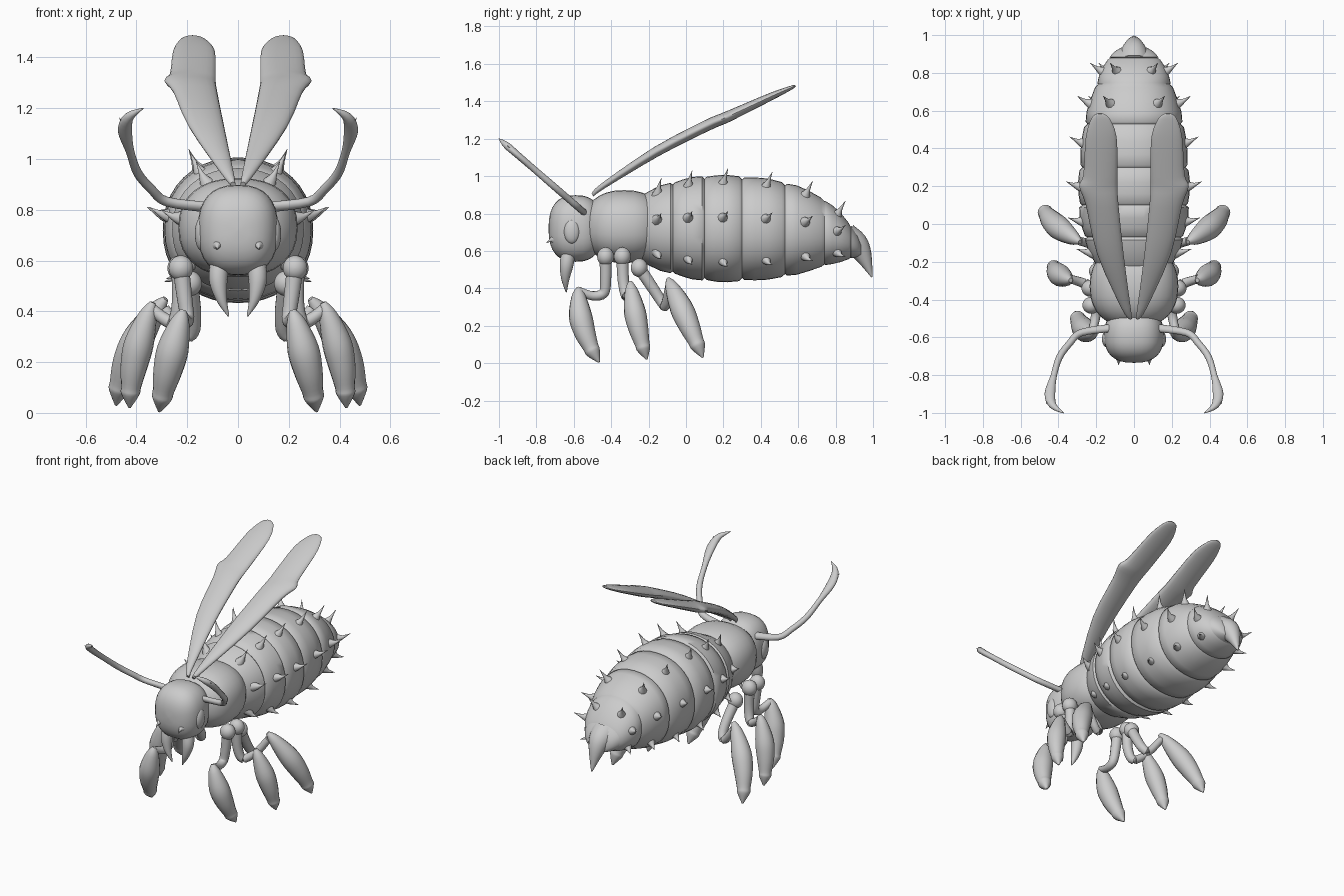
import bpy, bmesh, math
from mathutils import Vector

if "Cube" in bpy.data.objects:
    bpy.data.objects.remove(bpy.data.objects["Cube"])


def smooth(pts, steps):
    """Catmull-Rom resampling of tuples of any length."""
    out = []
    for i in range(len(pts) - 1):
        a, b = pts[max(i - 1, 0)], pts[i]
        c, d = pts[i + 1], pts[min(i + 2, len(pts) - 1)]
        for s in range(steps):
            t = s / steps
            out.append(tuple(0.5 * (2 * q + (r - p) * t + (2 * p - 5 * q + 4 * r - w) * t * t
                                    + (3 * q - p - 3 * r + w) * t ** 3)
                             for p, q, r, w in zip(a, b, c, d)))
    return out + [tuple(pts[-1])]


def power(c, n):
    return math.copysign(abs(c) ** (2 / n), c)


def tube(bm, pts, ref=(0, 0, 1), sides=16, steps=4, axis=None, n=2.0):
    """Skin of (super)elliptical rings; a point is x, y, z, radius and an optional second radius."""
    pts = smooth(pts, steps) if steps > 1 else pts
    ref, rings = Vector(ref), []
    for i, p in enumerate(pts):
        lo, hi = pts[max(i - 1, 0)], pts[min(i + 1, len(pts) - 1)]
        t = Vector(axis or Vector(hi[:3]) - Vector(lo[:3])).normalized()
        u = ref.cross(t).normalized()
        v = t.cross(u)
        ra, rb = max(p[3], .001), max(p[-1], .001)
        angles = [2 * math.pi * k / sides for k in range(sides)]
        rings.append([bm.verts.new(Vector(p[:3]) + u * ra * power(math.cos(a), n)
                                   + v * rb * power(math.sin(a), n)) for a in angles])
    for a, b in zip(rings, rings[1:]):
        for k in range(sides):
            j = (k + 1) % sides
            bm.faces.new((a[k], a[j], b[j], b[k]))
    bm.faces.new(rings[0])
    bm.faces.new(rings[-1])


def blob(bm, c, r, n=2.0):
    """Superellipsoid built from rings along y."""
    rings = []
    for i in range(17):
        a = math.pi * (i / 16 - .5)
        k = power(math.cos(a), n)
        rings.append((c[0], c[1] + r[1] * power(math.sin(a), n), c[2], r[0] * k, r[2] * k))
    tube(bm, rings, sides=32, steps=1, axis=(0, 1, 0), n=n)


def spike(bm, base, direction, bend, length, r):
    b, d, e = Vector(base), Vector(direction).normalized(), Vector(bend)
    pts = []
    for f, k in ((-.25, 1.25), (.1, .85), (.45, .4), (1, .03)):
        q = b + d * length * f + e * length * max(f, 0) ** 2
        pts.append((*q, r * k))
    tube(bm, pts, ref=(.31, .9, .2), sides=10, steps=2)


def part(name, bm, mirror=False):
    bmesh.ops.recalc_face_normals(bm, faces=bm.faces[:])
    me = bpy.data.meshes.new(name)
    bm.to_mesh(me)
    bm.free()
    ob = bpy.data.objects.new(name, me)
    bpy.context.collection.objects.link(ob)
    if mirror:
        ob.modifiers.new("Mirror", 'MIRROR').use_mirror_merge = False
    bpy.ops.object.select_all(action='DESELECT')
    ob.select_set(True)
    bpy.context.view_layer.objects.active = ob
    bpy.ops.object.shade_smooth_by_angle(angle=math.radians(50))


def build(name, maker, *args, mirror=False, **kw):
    bm = bmesh.new()
    maker(bm, *args, **kw)
    part(name, bm, mirror)


# Abdomen outline: y, half width, top, bottom
profile = smooth([(-.24, .19, .90, .54), (-.07, .26, .965, .48), (.15, .29, 1.0, .44), (.5, .265, .97, .46),
                  (.74, .20, .875, .52), (.88, .13, .735, .56), (.94, .06, .65, .57)], 16)


def section(y):
    p = min(profile, key=lambda q: abs(q[0] - y))
    return p[1], (p[2] + p[3]) / 2, (p[2] - p[3]) / 2


# Abdomen plates: each segment bulges between two grooves
bounds = [-.24, -.07, .10, .30, .53, .74, .88, .94]
rings = []
for y0, y1 in zip(bounds, bounds[1:]):
    for f, k in ((0, .955), (.05, .99), (.3, 1.015), (.6, 1.025), (.92, 1.01)):
        y = y0 + (y1 - y0) * f
        w, zc, h = section(y)
        rings.append((0, y, zc, w * k, h * k))
build("abdomen", tube, rings, sides=40, steps=1, axis=(0, 1, 0), n=2.15)

# Abdomen spikes in three rows per side
bm = bmesh.new()
for y in (-.15, .015, .2, .43, .64, .81):
    w, zc, h = section(y)
    for deg in (58, 12, -38):
        c, s = math.cos(math.radians(deg)), math.sin(math.radians(deg))
        spike(bm, (w * c * 1.03, y, zc + h * s * 1.03), (c, .1 + .5 * max(y, 0), s), (0, .15, .25), .07, .026)
part("abdomen_spikes", bm, True)

# Stinger
build("stinger", tube, [(0, .86, .655, .09), (0, .91, .63, .07), (0, .95, .57, .045), (0, .994, .46, .004)],
      ref=(0, 1, .6))

# Thorax, head and eyes
build("thorax", blob, (0, -.33, .73), (.235, .22, .195), n=2.3)
build("head", blob, (0, -.59, .72), (.158, .145, .178), n=2.5)
build("eyes", blob, (.143, -.61, .705), (.027, .043, .066), mirror=True)

# Fangs and face spikes
build("fangs", tube, [(.07, -.625, .61, .035), (.078, -.638, .53, .037), (.065, -.645, .45, .022),
                      (.037, -.64, .38, .003)], mirror=True, ref=(0, 1, 0))
build("face_spikes", spike, (.08, -.712, .66), (.05, -1, -.1), (0, 0, -.4), .035, .02, mirror=True)


# Antennae lie in one tilted plane, so y follows z; the barbed tip is flattened
def ant(x, z):
    return x, -.55 - (z - .81) * 1.155, z


bm = bmesh.new()
path = [(.12, .81, .024), (.28, .832, .02), (.34, .88, .018), (.395, .945, .018), (.425, 1.03, .017),
        (.445, 1.11, .028), (.43, 1.165, .02), (.373, 1.2, .002)]
tube(bm, [(*ant(x, z), r, min(r, .018)) for x, z, r in path], ref=(0, 1, 1.155))
for x, z in ((.45, 1.09), (.445, 1.135)):
    spike(bm, ant(x, z), (1, -.5, .45), (-.3, -.3, .3), .04, .014)
part("antennae", bm, True)

# Wings: y, z, inner x, outer x, half thickness
wing = [(-.5, .90, .01, .03, .01), (-.44, .95, .018, .07, .016), (-.16, 1.13, .055, .195, .027),
        (.1, 1.265, .082, .255, .03), (.2, 1.308, .088, .29, .03), (.26, 1.335, .088, .268, .028),
        (.46, 1.428, .092, .255, .02), (.56, 1.472, .13, .225, .011), (.585, 1.484, .165, .195, .004)]
build("wings", tube, [((i + o) / 2, y, z, (o - i) / 2, t) for y, z, i, o, t in wing], mirror=True,
      steps=3, axis=(0, .88, .47), sides=20)


# Legs: hip ball, thin bent upper limb, bowed club-shaped lower limb
def leg(bm, hip, limb, top, tip, bow, r):
    blob(bm, hip, (.048, .045, .05))
    tube(bm, [(*p, .034 - .003 * i) for i, p in enumerate([hip] + limb)], ref=(1, .25, .1), sides=12)
    top, tip, bow = Vector(top), Vector(tip), Vector(bow)
    tube(bm, [(*(top.lerp(tip, f) + bow * 4 * f * (1 - f)), r * k) for f, k in
              ((0, .2), (.12, .62), (.38, 1), (.6, .92), (.8, .68), (.87, .62), (1, .08))], ref=(1, 0, 0))


build("front_legs", leg, (.225, -.43, .57), [(.21, -.43, .45), (.20, -.44, .375), (.205, -.50, .36), (.22, -.57, .385)],
      (.215, -.572, .405), (.31, -.465, .005), (.005, -.035, 0), .062, mirror=True)
build("middle_legs", leg, (.23, -.34, .57), [(.23, -.335, .44), (.25, -.32, .36), (.29, -.305, .37), (.34, -.29, .41)],
      (.335, -.298, .435), (.427, -.21, .02), (.02, -.01, 0), .058, mirror=True)
build("back_legs", leg, (.19, -.25, .51), [(.175, -.17, .39), (.18, -.125, .32), (.215, -.11, .31), (.29, -.09, .41)],
      (.285, -.095, .45), (.48, .09, .03), (.035, 0, .005), .062, mirror=True)
